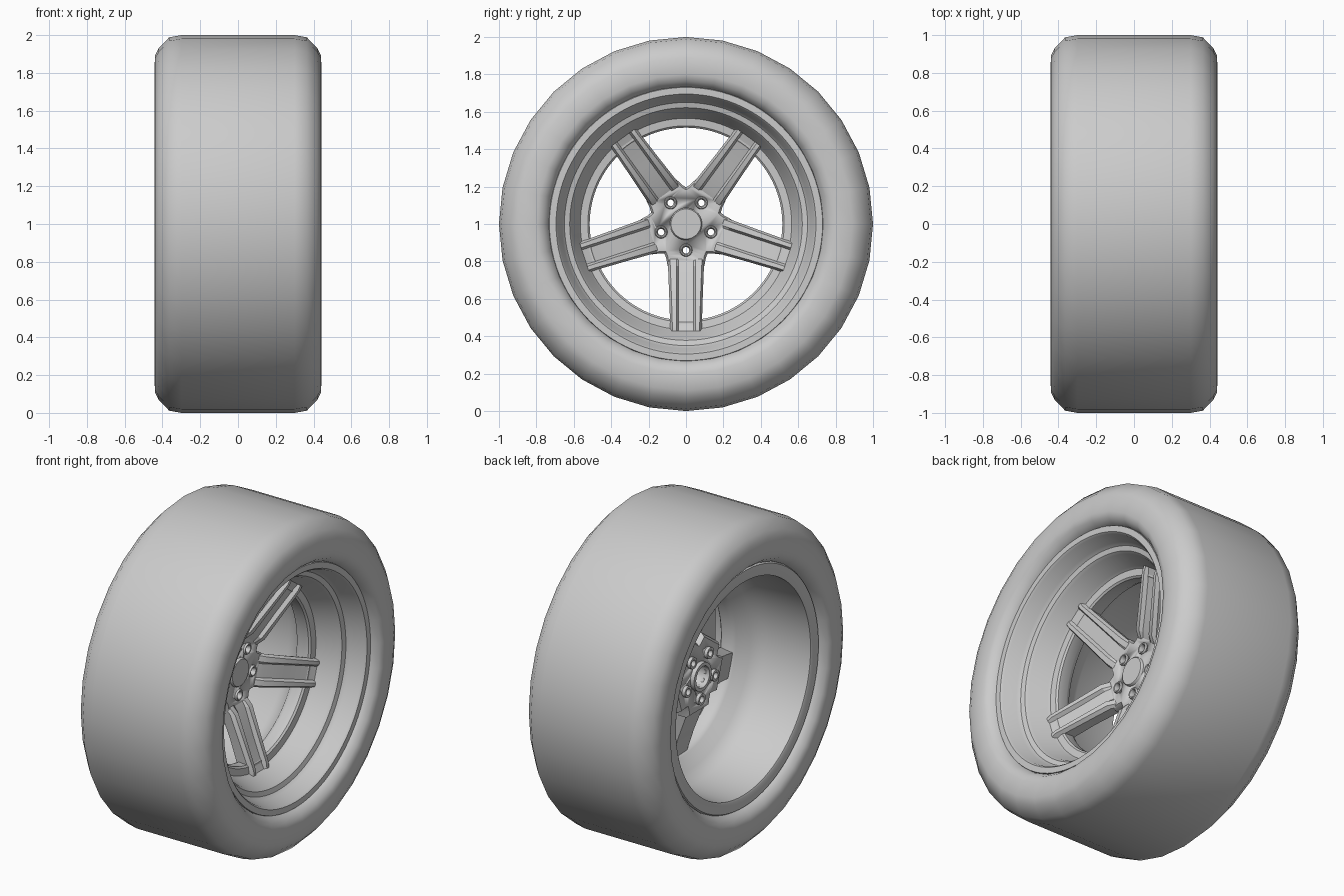
import bpy, bmesh
from math import sin, cos, pi, radians

if "Cube" in bpy.data.objects:
    bpy.data.objects.remove(bpy.data.objects["Cube"])

CZ = 1.0
SPOKES = [radians(-90 + 72 * i) for i in range(5)]


def finish(name, bm, angle=35):
    bmesh.ops.recalc_face_normals(bm, faces=bm.faces)
    me = bpy.data.meshes.new(name)
    bm.to_mesh(me)
    bm.free()
    ob = bpy.data.objects.new(name, me)
    bpy.context.collection.objects.link(ob)
    bpy.ops.object.select_all(action='DESELECT')
    ob.select_set(True)
    bpy.context.view_layer.objects.active = ob
    bpy.ops.object.shade_smooth_by_angle(angle=radians(angle))
    return ob


def loft(bm, rings, closed=False, caps=False):
    """Bridge loops of points; each loop is closed around."""
    vs = [[bm.verts.new(p) for p in r] for r in rings]
    n = len(vs[0])
    pairs = list(zip(vs, vs[1:])) + ([(vs[-1], vs[0])] if closed else [])
    for a, b in pairs:
        for i in range(n):
            j = (i + 1) % n
            bm.faces.new((a[i], a[j], b[j], b[i]))
    if caps:
        bm.faces.new(vs[0])
        bm.faces.new(vs[-1])


def lathe(bm, prof, segs, closed=False, caps=False, y=0, z=0):
    """Turn (x, radius) points about an axis along x."""
    rings = [[(x, y + r * cos(2 * pi * i / segs), CZ + z + r * sin(2 * pi * i / segs))
              for i in range(segs)] for x, r in prof]
    loft(bm, rings, closed, caps)


def polar(x, a, along, side):
    """Point in the wheel from position along and across a spoke."""
    return (x, along * cos(a) - side * sin(a), CZ + along * sin(a) + side * cos(a))


# tyre: mirrored half profile, coarse sides
half = [(.30, 1.0), (.365, .988), (.42, .93), (.44, .89), (.442, .80),
        (.43, .765), (.395, .738), (.33, .715)]
bm = bmesh.new()
lathe(bm, [(-x, r) for x, r in reversed(half)] + half, 32)
finish("tyre", bm, 50)

# rim: stepped dish in front, smooth barrel behind
bm = bmesh.new()
lathe(bm, [(.375, .735), (.392, .73), (.392, .695), (.38, .685), (.30, .665),
           (.28, .65), (.272, .622), (.255, .61), (.15, .575), (.135, .565),
           (.13, .525), (.12, .515), (.06, .515), (.03, .53), (-.02, .60),
           (-.10, .64), (-.39, .655), (-.395, .665), (-.395, .725),
           (-.38, .735), (-.34, .735), (-.32, .70), (.30, .70), (.33, .735)],
      96, closed=True)
finish("rim", bm)

# spokes: raised edges with a channel along the middle
bm = bmesh.new()
for a in SPOKES:
    rings = []
    # along, half width, front x, channel depth, back x
    for d, w, xf, dep, xb in [(.178, .098, -.005, .002, -.07), (.225, .096, .04, .02, -.06),
                              (.38, .09, .098, .025, .0), (.54, .085, .158, .025, .05),
                              (.572, .085, .16, .012, .06)]:
        side = [(w - .012, xb), (w, xf - .025), (w - .012, xf),
                (.052, xf), (.040, xf - dep)]
        sec = side + [(-t, x) for t, x in reversed(side)]
        rings.append([polar(x, a, d, t) for t, x in sec])
    loft(bm, rings, caps=True)
finish("spokes", bm, 25)

# hub: five-armed body with notches between the spokes
bm = bmesh.new()
rings = []
for x, s in [(-.09, .93), (-.07, 1), (-.015, 1), (.003, .93)]:
    ring = []
    for a in SPOKES:
        ring += [polar(x, a, .225 * s, -.098 * s), polar(x, a, .225 * s, .098 * s),
                 polar(x, a, .182 * s, .106 * s), polar(x, a + pi / 5, .196 * s, 0),
                 polar(x, a + 2 * pi / 5, .182 * s, -.106 * s)]
    rings.append(ring)
loft(bm, rings, caps=True)
hub = finish("hub", bm)

# cut the bolt holes and the rear bore
bm = bmesh.new()
for a in SPOKES:
    lathe(bm, [(-.2, .030), (.1, .030)], 24, caps=True, y=.14 * cos(a), z=.14 * sin(a))
lathe(bm, [(-.2, .065), (-.03, .065)], 32, caps=True)
cutter = finish("hole_cutter", bm)
cutter.hide_render = True
mod = hub.modifiers.new("holes", 'BOOLEAN')
mod.object = cutter
mod.solver = 'EXACT'
bpy.context.view_layer.objects.active = hub
bpy.ops.object.modifier_apply(modifier=mod.name)
bpy.data.objects.remove(cutter)

# bolt sleeves
bm = bmesh.new()
for a in SPOKES:
    lathe(bm, [(-.11, .020), (-.11, .034), (.008, .034), (.014, .030),
               (.012, .024), (-.005, .017)], 24, closed=True,
          y=.14 * cos(a), z=.14 * sin(a))
finish("bolt_sleeves", bm)

# centre cap and rear hub collar
bm = bmesh.new()
lathe(bm, [(-.01, .087), (.012, .085), (.018, .080)], 40, caps=True)
finish("centre_cap", bm)
bm = bmesh.new()
lathe(bm, [(-.06, .065), (-.115, .065), (-.115, .085), (-.06, .088)], 40, closed=True)
finish("hub_collar", bm)
